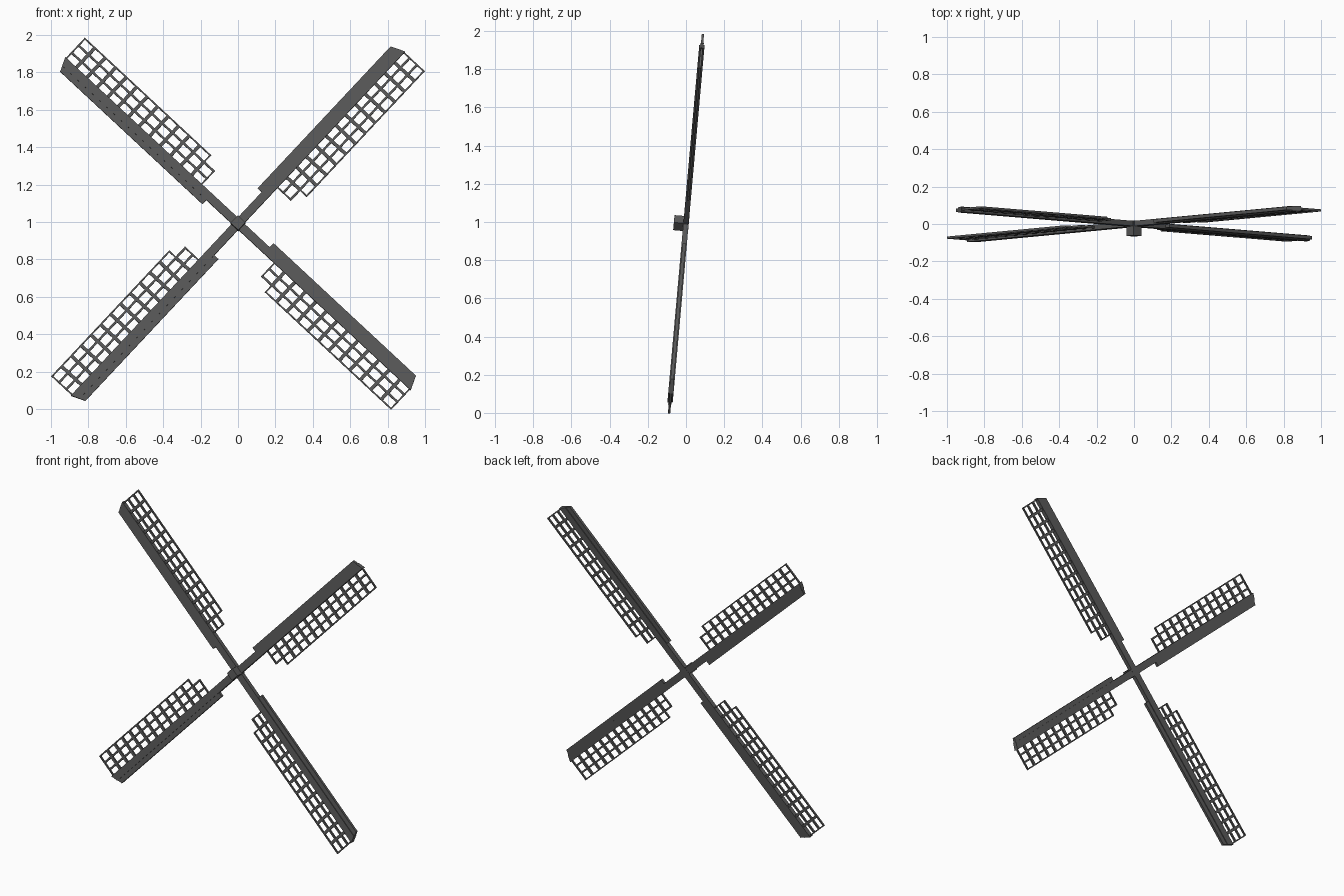
import bpy, bmesh, math
from mathutils import Matrix

if "Cube" in bpy.data.objects:
    bpy.data.objects.remove(bpy.data.objects["Cube"])

grey = bpy.data.materials.new("dark grey")
grey.diffuse_color = (0.1, 0.1, 0.1, 1)
grey.use_nodes = True
grey.node_tree.nodes["Principled BSDF"].inputs["Base Color"].default_value = grey.diffuse_color

# the whole wheel leans back slightly
TILT = Matrix.Translation((0, 0, 0.991)) @ Matrix.Rotation(math.radians(-5.1), 4, 'X')
ANGLE = 46.95


def prism(bm, outline, y0, y1):
    """Extrude an outline of (along, across) points between two depths."""
    lo = [bm.verts.new((u, y0, -v)) for u, v in outline]
    hi = [bm.verts.new((u, y1, -v)) for u, v in outline]
    n = len(outline)
    bm.faces.new(lo)
    bm.faces.new(hi[::-1])
    for i in range(n):
        bm.faces.new((lo[i], hi[i], hi[(i + 1) % n], lo[(i + 1) % n]))


def bar(bm, u0, u1, v0, v1, t):
    prism(bm, [(u0, v0), (u1, v0), (u1, v1), (u0, v1)], -t, t)


def finish(bm, name, matrix):
    bmesh.ops.recalc_face_normals(bm, faces=bm.faces)
    bm.transform(matrix)
    me = bpy.data.meshes.new(name)
    bm.to_mesh(me)
    bm.free()
    me.materials.append(grey)
    bpy.context.collection.objects.link(bpy.data.objects.new(name, me))


U0, U1, CELLS = 0.283, 1.28, 13       # lattice length and cells
V0, V1, COLS = 0.0225, 0.171, 3       # lattice width and columns
PITCH, COL = (U1 - U0) / CELLS, 0.0537
CROSS, RAIL, T = 0.009, 0.006, 0.006  # half widths of bars, half thickness
EDGE = 0.008                          # full width of border bars

for k in range(4):
    m = TILT @ Matrix.Rotation(-math.radians(ANGLE + 90 * k), 4, 'Y')

    # spar from the hub to the tip
    bm = bmesh.new()
    prism(bm, [(0, -0.023), (1.265, -0.023), (1.285, 0.023), (0, 0.023)], -0.014, 0.014)
    finish(bm, f"spar_{k + 1}", m)

    # leading board with a slanted tip
    bm = bmesh.new()
    prism(bm, [(0.21, -0.053), (1.252, -0.053), (1.283, 0.018), (0.21, 0.018)], -0.009, 0.009)
    finish(bm, f"leading_board_{k + 1}", m)

    # lattice: the outermost column starts one cell later
    bm = bmesh.new()
    step = U0 + PITCH - CROSS / 2
    bar(bm, U0, U0 + EDGE, V0, V1 - COL + RAIL, T)
    bar(bm, U1 - EDGE, U1, V0, V1, T)
    for i in range(1, CELLS):
        u = U0 + i * PITCH
        bar(bm, u - CROSS, u + CROSS, V0, V1 - COL if i == 1 else V1, T)
    bar(bm, step, step + EDGE, V1 - COL, V1, T)
    for j in (1, 2):
        v = V1 - j * COL
        bar(bm, U0, U1, v - RAIL, v + RAIL, T)
    bar(bm, step, U1, V1 - EDGE, V1, T)
    finish(bm, f"lattice_{k + 1}", m)

# square hub block projecting to the front
bm = bmesh.new()
prism(bm, [(-0.028, -0.028), (0.028, -0.028), (0.028, 0.028), (-0.028, 0.028)], -0.064, 0.0145)
finish(bm, "hub", TILT @ Matrix.Rotation(-math.radians(ANGLE), 4, 'Y'))
